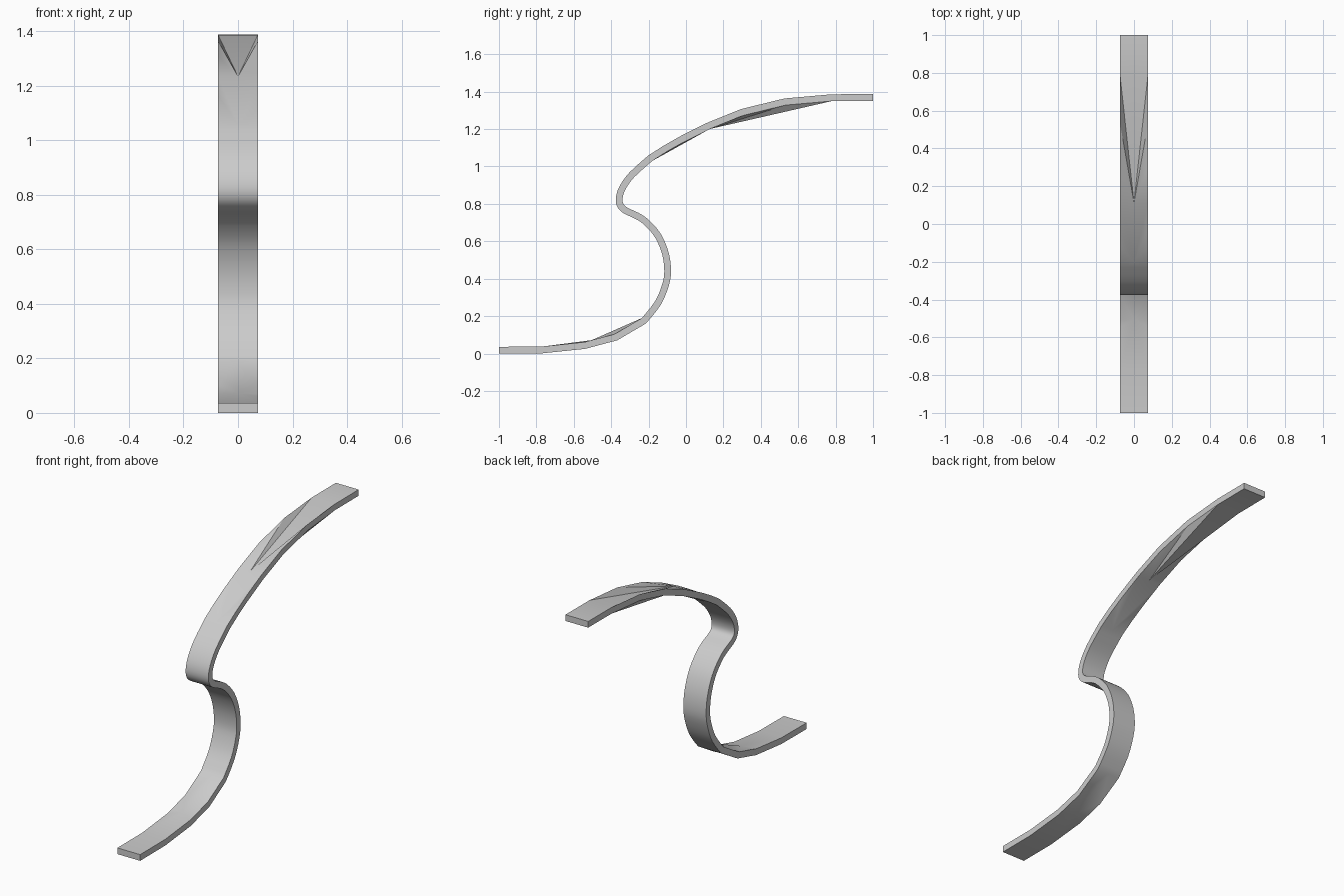
import bpy
import bmesh
from mathutils import Vector

cube = bpy.data.objects.get("Cube")
if cube:
    bpy.data.objects.remove(cube, do_unlink=True)

HALF_WIDTH, HALF_THICK = 0.073, 0.018

# Side profile as (y, z): flat foot, tight S bend, long upper sweep
foot = [(-1, .018), (-.77, .019), (-.54, .043), (-.5, .054), (-.375, .087)]
bend = [(-.225, .175), (-.15, .27), (-.11, .365), (-.098, .44), (-.11, .535),
        (-.15, .63), (-.21, .70), (-.26, .735), (-.32, .763), (-.35, .79),
        (-.357, .83), (-.34, .885), (-.29, .955), (-.19, 1.045)]
sweep = [(-.11, 1.096), (-.02, 1.147), (.12, 1.217), (.3, 1.29), (.53, 1.346),
         (.78, 1.368), (1, 1.369)]


def smooth(points, steps):
    """Catmull-Rom curve through the points."""
    p = [Vector(q) for q in points]
    out = []
    for i in range(len(p) - 1):
        a, b, c, d = p[max(i - 1, 0)], p[i], p[i + 1], p[min(i + 2, len(p) - 1)]
        for s in range(steps):
            t = s / steps
            out.append(0.5 * (2 * b + (c - a) * t + (2 * a - 5 * b + 4 * c - d) * t ** 2
                              + (3 * b - a - 3 * c + d) * t ** 3))
    return out + [p[-1]]


curve = smooth(bend, 3)
path = [Vector(q) for q in foot] + curve + [Vector(q) for q in sweep]
last = len(path) - 1
bend_start, bend_end = len(foot), len(foot) + len(curve) - 1
apex = bend_end + 3

# The centre line skips some sections, leaving shallow V-shaped dents
centre = list(range(last + 1))
centre[2] = 3
centre[4] = 3
for i in range(bend_end + 1, apex):
    centre[i] = bend_end
centre[apex + 1] = centre[apex + 2] = apex

bm = bmesh.new()


def column(x, side):
    verts = []
    for i, p in enumerate(path):
        along = (path[min(i + 1, last)] - path[max(i - 1, 0)]).normalized()
        q = p + Vector((-along.y, along.x)) * HALF_THICK * side
        verts.append(bm.verts.new((x, q.x, q.y)))
    return verts


def tri(*verts):
    if len(set(verts)) == 3:
        bm.faces.new(verts)


edges = {(x, s): column(x * HALF_WIDTH, s) for x in (-1, 1) for s in (-1, 1)}
middles = {s: column(0, s) for s in (-1, 1)}

# Broad faces, fanned from the outer edges to the centre line
for (x, s), edge in edges.items():
    mid = middles[s]
    for i in range(last):
        a, b = edge[i], edge[i + 1]
        c, d = mid[centre[i]], mid[centre[i + 1]]
        if i < bend_start:
            tri(a, b, d)
            tri(a, d, c)
        else:
            tri(a, b, c)
            tri(b, d, c)

# Thin side walls and end caps
for x in (-1, 1):
    low, high = edges[x, -1], edges[x, 1]
    for i in range(last):
        bm.faces.new((low[i], low[i + 1], high[i + 1], high[i]))
    for e in (0, last):
        bm.faces.new((low[e], middles[-1][e], middles[1][e], high[e]))

bmesh.ops.delete(bm, geom=[v for v in bm.verts if not v.link_faces], context='VERTS')
bmesh.ops.recalc_face_normals(bm, faces=bm.faces[:])

mesh = bpy.data.meshes.new("curved_strip")
bm.to_mesh(mesh)
bm.free()
strip = bpy.data.objects.new("curved_strip", mesh)
bpy.context.collection.objects.link(strip)

grey = bpy.data.materials.new("light_grey")
grey.use_nodes = True
grey.diffuse_color = (0.6, 0.6, 0.6, 1)
grey.node_tree.nodes["Principled BSDF"].inputs["Base Color"].default_value = (0.6, 0.6, 0.6, 1)
mesh.materials.append(grey)

bpy.ops.object.select_all(action='DESELECT')
strip.select_set(True)
bpy.context.view_layer.objects.active = strip
bpy.ops.object.shade_smooth_by_angle(angle=0.52)
